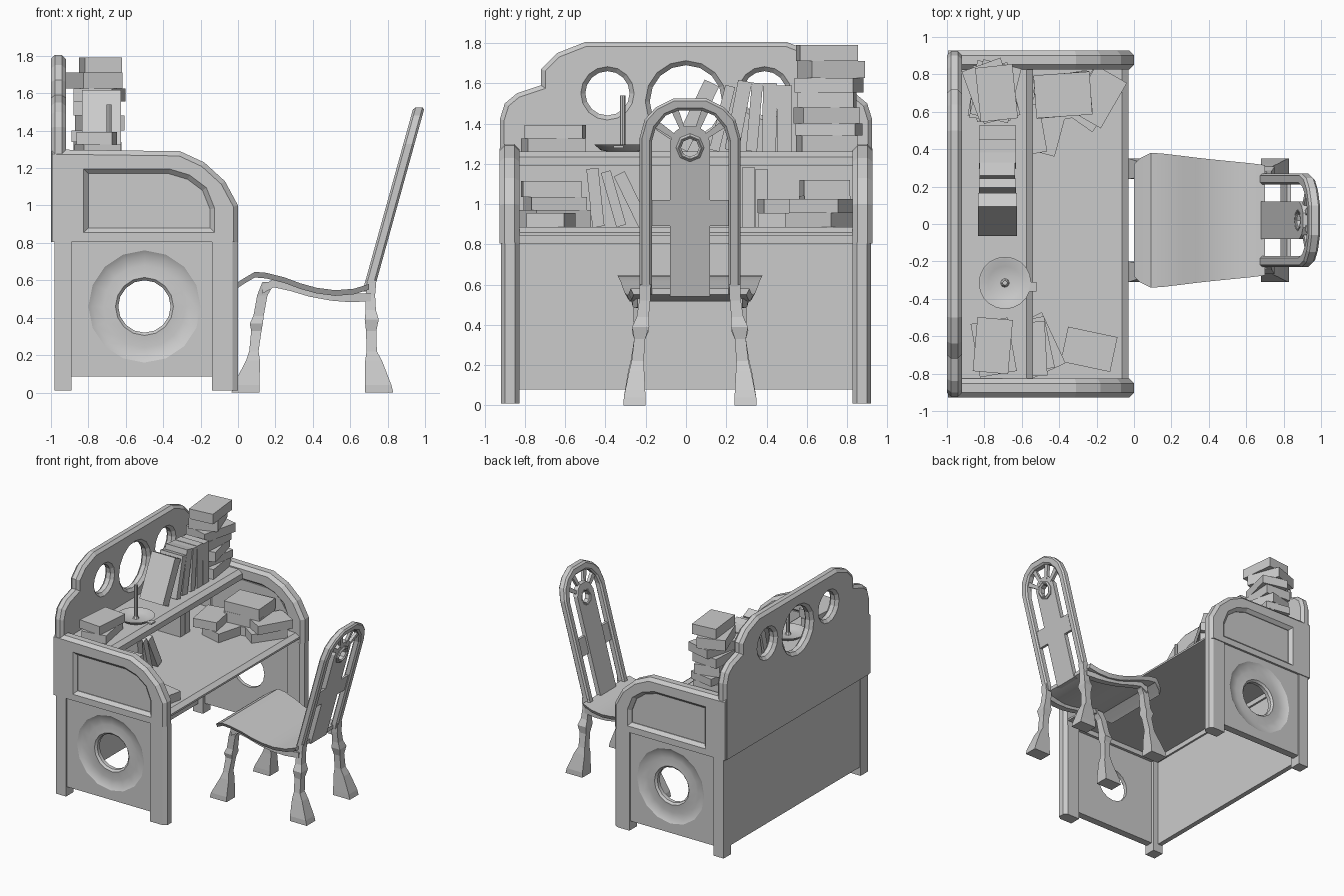
import bpy, bmesh, math
from mathutils import Matrix, Vector, Euler

COL = bpy.context.scene.collection
CY = 0.02                                    # chair centre line


def finish(name, bm, smooth=False):
    bmesh.ops.remove_doubles(bm, verts=bm.verts, dist=0.0004)
    bmesh.ops.recalc_face_normals(bm, faces=bm.faces)
    for f in bm.faces:
        f.smooth = False
    me = bpy.data.meshes.new(name)
    bm.to_mesh(me)
    bm.free()
    ob = bpy.data.objects.new(name, me)
    COL.objects.link(ob)
    if smooth:
        bpy.ops.object.select_all(action='DESELECT')
        ob.select_set(True)
        bpy.context.view_layer.objects.active = ob
        bpy.ops.object.shade_smooth_by_angle(angle=math.radians(35))
    return ob


def loft(name, rings, closed=False, caps=True, smooth=False):
    """Skin a list of equal-length point rings."""
    bm = bmesh.new()
    vs = [[bm.verts.new(p) for p in r] for r in rings]
    n, m = len(vs[0]), len(vs)
    for i in range(m if closed else m - 1):
        a, b = vs[i], vs[(i + 1) % m]
        for j in range(n):
            bm.faces.new((a[j], a[(j + 1) % n], b[(j + 1) % n], b[j]))
    if caps and not closed:
        bm.faces.new(vs[0])
        bm.faces.new(vs[-1])
    return finish(name, bm, smooth)


def plate(name, loops, half, bevel, mat, cuts=()):
    """Outline with holes, extruded and chamfered, placed by mat, trimmed square by cut planes."""
    cu = bpy.data.curves.new(name, 'CURVE')
    cu.dimensions, cu.fill_mode = '2D', 'BOTH'
    cu.extrude, cu.bevel_depth, cu.bevel_resolution = half - bevel, bevel, 0
    cu.offset = -bevel
    for pts in loops:
        sp = cu.splines.new('POLY')
        sp.points.add(len(pts) - 1)
        for p, q in zip(sp.points, pts):
            p.co = (q[0], q[1], 0, 1)
        sp.use_cyclic_u = True
    ob = bpy.data.objects.new(name + "_curve", cu)
    COL.objects.link(ob)
    dg = bpy.context.evaluated_depsgraph_get()
    me = bpy.data.meshes.new_from_object(ob.evaluated_get(dg))
    bm = bmesh.new()
    bm.from_mesh(me)
    bpy.data.objects.remove(ob)
    bpy.data.meshes.remove(me)
    bm.transform(mat)
    bmesh.ops.remove_doubles(bm, verts=bm.verts, dist=0.0004)
    for co, no in cuts:
        cut = bmesh.ops.bisect_plane(bm, geom=bm.verts[:] + bm.edges[:] + bm.faces[:], plane_co=co, plane_no=no,
                                     clear_outer=True)['geom_cut']
        bmesh.ops.holes_fill(bm, edges=[e for e in cut if isinstance(e, bmesh.types.BMEdge)])
    return finish(name, bm)


def box(name, center, size, rot=(0, 0, 0)):
    bm = bmesh.new()
    bmesh.ops.create_cube(bm, size=1, matrix=Matrix.LocRotScale(Vector(center), Euler(rot), Vector(size)))
    return finish(name, bm)


def circle(cx, cy, r, n=16):
    return [(cx + r * math.cos(2 * math.pi * i / n), cy + r * math.sin(2 * math.pi * i / n)) for i in range(n)]


def sym(pts):
    return pts + [(-a, b) for a, b in reversed(pts)]


def xz(y):
    return Matrix(((1, 0, 0, 0), (0, 0, 1, y), (0, 1, 0, 0), (0, 0, 0, 1)))


def yz(x):
    return Matrix(((0, 0, 1, x), (1, 0, 0, 0), (0, 1, 0, 0), (0, 0, 0, 1)))


# Desk sides: rounded upper frame, recessed panel, lower panel with dished round opening, posts
BOTTOM = ((0, 0, 0.805), (0, 0, -1))
BACK = ((-0.995, 0, 0), (-1, 0, 0))
upper = [(-1.05, 0.74), (0, 0.74), (0, 1.0), (-0.07, 1.13), (-0.18, 1.23), (-0.31, 1.29), (-1.05, 1.3)]
window = [(-0.8, 0.88), (-0.15, 0.88), (-0.15, 0.98), (-0.19, 1.08), (-0.27, 1.14), (-0.37, 1.17), (-0.8, 1.17)]
lower = [(-0.9, 0.085), (-0.13, 0.085), (-0.13, 0.81), (-0.9, 0.81)]
for s in (-1, 1):
    plate("side_upper_frame", [upper, window], 0.05, 0.025, xz(s * 0.877), (BOTTOM, BACK))
    plate("side_window_panel", [[(-0.82, 0.86), (-0.13, 0.86), (-0.13, 1.0), (-0.25, 1.17), (-0.82, 1.19)]],
          0.03, 0.0, xz(s * 0.866))
    plate("side_lower_panel", [lower, circle(-0.5, 0.46, 0.3)], 0.03, 0.0, xz(s * 0.88))
    section = [(0.3, 0.91), (0.275, 0.895), (0.22, 0.888), (0.155, 0.895), (0.14, 0.88), (0.14, 0.85), (0.3, 0.85)]
    loft("side_round_dish", [[(-0.5 + r * math.cos(i * math.pi / 8), s * y, 0.46 + r * math.sin(i * math.pi / 8))
                              for r, y in section] for i in range(16)], closed=True, smooth=True)
    box("back_post", (-0.935, s * 0.873, 0.41), (0.09, 0.094, 0.8))
    plate("front_post", [[(-0.14, s * 0.826), (-0.03, s * 0.826), (0, s * 0.85), (0, s * 0.9),
                          (-0.03, s * 0.92), (-0.14, s * 0.92)]], 0.4, 0.0, Matrix.Translation((0, 0, 0.41)))

# Desk back with three round openings, and the lower back panel
crest = sym([(0.925, 0.74), (0.925, 1.42), (0.9, 1.5), (0.84, 1.55), (0.72, 1.59), (0.72, 1.67), (0.64, 1.75), (0.5, 1.805)])
plate("desk_back", [crest, circle(0, 1.51, 0.18), circle(-0.39, 1.55, 0.11), circle(0.39, 1.55, 0.11)],
      0.04, 0.022, yz(-0.96), (BOTTOM,))
box("lower_back_panel", (-0.955, 0, 0.445), (0.04, 1.68, 0.73))

# Desktop and shelf with chamfered front edges
for name, x, z, t in (("desktop", -0.03, 0.885, 0.04), ("shelf", -0.54, 1.26, 0.07)):
    sec = [(-0.94, z), (x - 0.035, z), (x, z - 0.025), (x, z - t), (-0.94, z - t)]
    loft(name, [[(a, y, b) for a, b in sec] for y in (-0.845, 0.845)])

# Books lying flat: x, y, bottom z, size x, size y, height, turn in degrees
flat = [
    (-0.75, 0.70, 1.26, .22, .28, .08, 8), (-0.76, 0.71, 1.34, .21, .30, .06, -10), (-0.74, 0.70, 1.40, .20, .29, .08, 14),
    (-0.76, 0.70, 1.48, .22, .28, .075, -4), (-0.74, 0.71, 1.555, .21, .30, .07, -14), (-0.77, 0.72, 1.625, .22, .28, .085, 20),
    (-0.735, 0.70, 1.71, .20, .29, .08, 6),
    (-0.75, -0.66, 1.26, .20, .29, .065, 10), (-0.755, -0.65, 1.325, .19, .29, .068, -5),
    (-0.52, -0.65, .885, .20, .30, .085, 25), (-0.55, -0.65, .97, .20, .28, .065, 12), (-0.57, -0.67, 1.035, .20, .29, .08, 3),
    (-0.24, -0.67, .885, .27, .19, .07, -12),
    (-0.48, 0.52, .885, .19, .28, .07, -15), (-0.58, 0.50, .955, .19, .26, .07, 10),
    (-0.38, 0.68, .885, .30, .24, .07, 10), (-0.38, 0.69, .955, .30, .23, .085, 5),
    (-0.38, 0.69, 1.04, .30, .23, .08, 4), (-0.22, 0.66, .885, .19, .28, .07, -35), (-0.19, 0.68, .955, .19, .28, .07, -30),
]
for x, y, z, a, b, h, r in flat:
    box("flat_book", (x, y, z + h / 2), (a, b, h), (0, 0, math.radians(r)))

# Standing books: x, centre y, shelf z, depth, thickness, height, lean towards +y in degrees
standing = [
    (-0.73, .49, 1.26, .20, .075, .33, 0), (-0.73, .415, 1.26, .20, .07, .34, 1), (-0.73, .34, 1.26, .20, .055, .34, 5),
    (-0.73, .26, 1.26, .19, .07, .35, 11), (-0.73, .18, 1.26, .20, .05, .33, 14), (-0.73, .05, 1.26, .21, .08, .36, 26),
    (-0.81, .31, .885, .20, .06, .30, 0), (-0.81, .375, .885, .20, .06, .29, 0),
    (-0.65, -.45, .885, .20, .06, .29, -6), (-0.65, -.36, .885, .20, .05, .28, -16), (-0.65, -.27, .885, .20, .06, .28, -26),
]
for x, y, z, d, t, h, lean in standing:
    a = math.radians(lean)
    box("standing_book", (x, y, z + (h * math.cos(a) + t * abs(math.sin(a))) / 2), (d, t, h), (-a, 0, 0))


# Candle dish with spike and handle
def round_ring(r, z, n):
    return [(x, y, z) for x, y in circle(-0.69, -0.315, r, n)]


loft("candle_dish", [round_ring(r, z, 20) for r, z in ((.07, 1.26), (.11, 1.268), (.14, 1.295), (.13, 1.295), (.09, 1.275), (.02, 1.272))],
     smooth=True)
loft("candle", [round_ring(r, z, 8) for r, z in ((.025, 1.27), (.014, 1.29), (.014, 1.54))])
box("dish_handle", (-0.54, -0.335, 1.285), (0.04, 0.05, 0.012))

# Chair seat: curved tapering board (x, top z, half width)
seat = [(0.0, .59, .30), (.03, .61, .33), (.09, .645, .36), (.15, .64, .357), (.25, .615, .345), (.33, .585, .335),
        (.42, .56, .325), (.52, .547, .315), (.62, .555, .305), (.70, .58, .295)]
loft("seat", [[(x, CY - w, z), (x, CY + w, z), (x, CY + w * .95, z - .03), (x, CY - w * .95, z - .03)] for x, z, w in seat],
     smooth=True)

# Chair legs and seat rails; leg rows are z, centre x, size x, offset y, size y
front = [(0, .04, .15, .275, .11), (.04, .045, .14, .275, .108), (.17, .08, .075, .27, .075), (.22, .085, .05, .265, .06),
         (.33, .098, .055, .25, .055), (.37, .098, .07, .247, .085), (.41, .11, .055, .247, .065), (.52, .13, .055, .255, .055),
         (.59, .165, .07, .265, .055)]
rear = [(0, .755, .15, .275, .11), (.04, .75, .14, .275, .108), (.17, .725, .09, .265, .075), (.22, .715, .055, .26, .06),
        (.33, .712, .055, .25, .055), (.39, .715, .075, .245, .085), (.44, .71, .055, .235, .06), (.52, .708, .05, .225, .055),
        (.60, .715, .05, .222, .055)]
rail = [(.13, .55, .27), (.19, .585, .27), (.28, .565, .268), (.38, .535, .265), (.5, .513, .26), (.6, .505, .25), (.71, .51, .235)]
for s in (-1, 1):
    for name, rows in (("front_leg", front), ("rear_leg", rear)):
        loft(name, [[(x + i * sx / 2, CY + s * o + j * sy / 2, z) for i, j in ((-1, -1), (1, -1), (1, 1), (-1, 1))]
                    for z, x, sx, o, sy in rows])
    loft("seat_rail", [[(x, CY + s * o + j * .025, z + k * .022) for j, k in ((-1, -1), (1, -1), (1, 1), (-1, 1))]
                       for x, z, o in rail])

# Chair back, sheared so it leans away from the seat
K = 0.277
tilt = Matrix(((0, K, 1, .712 - K * .6), (1, 0, 0, CY), (0, 1, 0, 0), (0, 0, 0, 1)))
outer = [(.25, .55), (.25, 1.33), (.225, 1.42), (.17, 1.48), (.08, 1.525)]
inner = [(.19, .55), (.19, 1.31), (.17, 1.38), (.12, 1.44), (.06, 1.465)]
plate("back_arch", [sym(outer) + list(reversed(sym(inner)))], 0.03, 0.012, tilt)
plate("back_splat", [sym([(.1, .54), (.1, 1.31), (.075, 1.36), (.04, 1.385)]), circle(0, 1.28, .05, 8)], 0.018, 0.0,
      Matrix.Translation((-.008, 0, 0)) @ tilt)
plate("splat_ring", [circle(0, 1.28, .07, 8), circle(0, 1.28, .045, 8)], 0.027, 0.01, tilt)
plate("back_cross_bar", [[(-.2, .89), (.2, .89), (.2, 1.02), (-.2, 1.02)]], 0.01, 0.0, tilt)
for deg in (35, 68, 112, 145):
    c, s = math.cos(math.radians(deg)), math.sin(math.radians(deg))
    plate("back_spoke", [[(r * c - w * s, 1.28 + r * s + w * c) for r, w in ((.085, -.012), (.2, -.018), (.2, .018), (.085, .012))]],
          0.012, 0.0, tilt)
